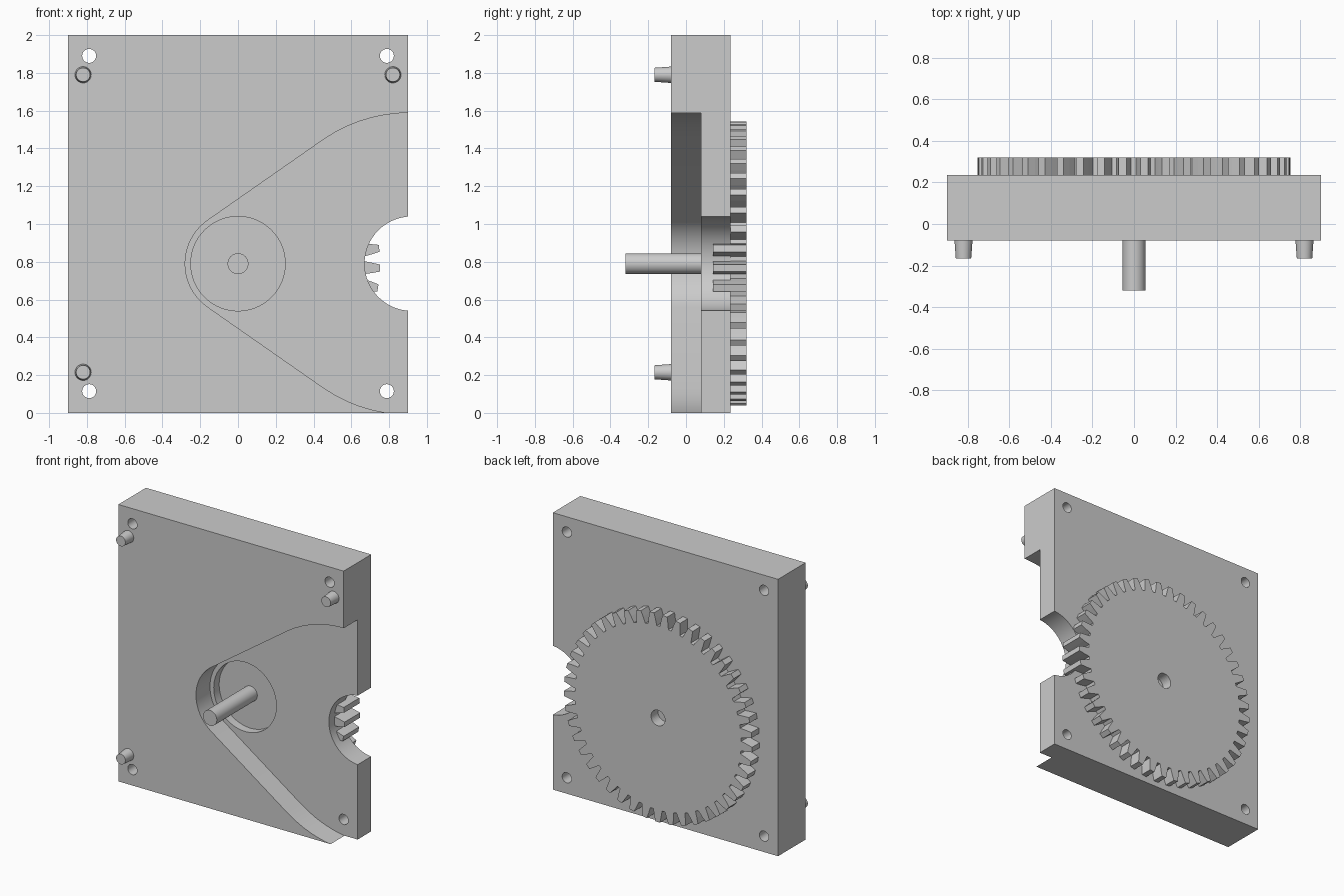
import bpy, bmesh
from math import sin, cos, pi, acos, radians

if "Cube" in bpy.data.objects:
    bpy.data.objects.remove(bpy.data.objects["Cube"])

AX = 0.79   # height of the shaft axis


def finish(bm, name):
    bmesh.ops.recalc_face_normals(bm, faces=bm.faces)
    me = bpy.data.meshes.new(name)
    bm.to_mesh(me)
    bm.free()
    ob = bpy.data.objects.new(name, me)
    bpy.context.collection.objects.link(ob)
    return ob


def prism(name, pts, y0, y1, taper=1.0, centre=(0, 0)):
    """Extrude an (x, z) outline along y; taper scales the y0 end."""
    bm = bmesh.new()
    cx, cz = centre
    a = [bm.verts.new((cx + (x - cx) * taper, y0, cz + (z - cz) * taper)) for x, z in pts]
    b = [bm.verts.new((x, y1, z)) for x, z in pts]
    bm.faces.new(a)
    bm.faces.new(b)
    n = len(pts)
    for i in range(n):
        j = (i + 1) % n
        bm.faces.new((a[i], a[j], b[j], b[i]))
    return finish(bm, name)


def arc(cx, cz, r, a0, a1, n):
    return [(cx + r * cos(a0 + (a1 - a0) * i / n), cz + r * sin(a0 + (a1 - a0) * i / n))
            for i in range(n + 1)]


def rod(name, x, z, r, y0, y1, n=40, taper=1.0):
    return prism(name, arc(x, z, r, 0, 2 * pi, n)[:-1], y0, y1, taper, (x, z))


def select(ob):
    bpy.ops.object.select_all(action='DESELECT')
    ob.select_set(True)
    bpy.context.view_layer.objects.active = ob


def cut(ob, cutter):
    cutter.hide_render = True
    m = ob.modifiers.new("cut", 'BOOLEAN')
    m.operation = 'DIFFERENCE'
    m.solver = 'EXACT'
    m.object = cutter
    select(ob)
    bpy.ops.object.modifier_apply(modifier=m.name)
    bpy.data.objects.remove(cutter)


# base plate
plate = prism("base_plate", [(-0.9, 0), (0.9, 0), (0.9, 2), (-0.9, 2)], -0.08, 0.235)

# teardrop pocket in the front: small arc and large arc joined by tangents
bx, br, sr = 0.905, 0.798, 0.28
t = acos(-(br - sr) / bx)
outline = arc(0, AX, sr, t, 2 * pi - t, 20) + arc(bx, AX, br, -t, t, 48)
cut(plate, prism("pocket_cutter", outline, -0.3, 0.08))

# shaft clearance hole and the opening in the right edge
cut(plate, rod("shaft_hole_cutter", 0, AX, 0.25, -0.2, 0.5, 64))
cut(plate, rod("edge_opening_cutter", 0.92, AX, 0.25, -0.2, 0.5, 64))

# four corner screw holes
for x in (-0.788, 0.788):
    for z in (0.115, 1.89):
        cut(plate, rod("screw_hole_cutter", x, z, 0.037, -0.2, 0.5, 32))

# gear sunk into the back of the plate
teeth, phase = 45, radians(-1.8)
profile = []
for i in range(teeth):
    c = phase + 2 * pi * i / teeth
    for r, da in ((0.665, -3.0), (0.71, -2.2), (0.752, -1.4),
                  (0.752, 1.4), (0.71, 2.2), (0.665, 3.0)):
        a = c + radians(da)
        profile.append((r * cos(a), AX + r * sin(a)))
gear = prism("gear", profile, 0.142, 0.32)
cut(gear, rod("bore_cutter", 0, AX, 0.056, 0.24, 0.5))

# shaft
shaft = rod("shaft", 0, AX, 0.055, -0.32, 0.2)

# tapered locating pegs
pegs = [rod("locating_peg", x, z, 0.044, -0.167, -0.07, 32, 0.84)
        for x, z in ((-0.82, 1.79), (0.82, 1.79), (-0.82, 0.215))]

for ob in [plate, shaft] + pegs:
    select(ob)
    bpy.ops.object.shade_smooth_by_angle(angle=radians(30))
